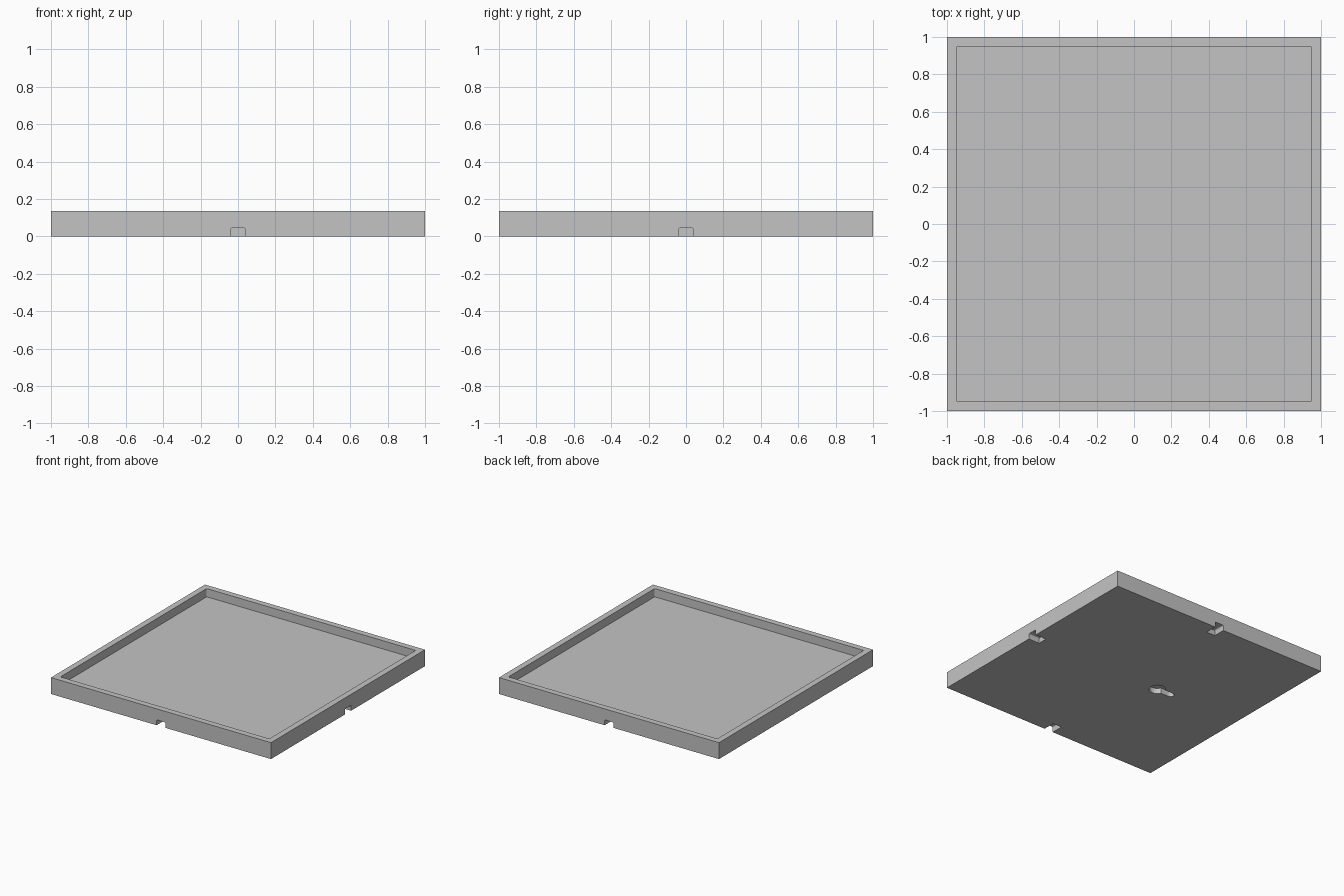
import bpy, bmesh, math
from mathutils import Matrix, Vector

cube = bpy.data.objects.get("Cube")
if cube:
    bpy.data.objects.remove(cube, do_unlink=True)

HALF, HEIGHT, FLOOR = 1.0, 0.135, 0.067
RIM, POCKET = 0.05, 0.045

grey = bpy.data.materials.new("plain grey")
grey.use_nodes = True
colour = (0.55, 0.55, 0.55, 1)
grey.diffuse_color = colour
grey.node_tree.nodes["Principled BSDF"].inputs["Base Color"].default_value = colour


def arc(cx, cy, r, start, end, steps):
    angles = [math.radians(start + (end - start) * i / steps) for i in range(steps + 1)]
    return [(cx + r * math.cos(a), cy + r * math.sin(a)) for a in angles]


def rounded_rect(x, y0, y1, r):
    points = []
    for i, (cx, cy) in enumerate([(x - r, y1 - r), (r - x, y1 - r), (r - x, y0 + r), (x - r, y0 + r)]):
        points += arc(cx, cy, r, 90 * i, 90 * i + 90, 5)
    return points


def prism(name, outline, low, high, matrix=Matrix()):
    """Extrude a flat outline between two heights."""
    bm = bmesh.new()
    face = bm.faces.new([bm.verts.new((x, y, low)) for x, y in outline])
    top = bmesh.ops.extrude_face_region(bm, geom=[face])["geom"]
    moved = [v for v in top if isinstance(v, bmesh.types.BMVert)]
    bmesh.ops.translate(bm, verts=moved, vec=Vector((0, 0, high - low)))
    bm.transform(matrix)
    bmesh.ops.recalc_face_normals(bm, faces=bm.faces)
    mesh = bpy.data.meshes.new(name)
    bm.to_mesh(mesh)
    bm.free()
    mesh.materials.append(grey)
    obj = bpy.data.objects.new(name, mesh)
    bpy.context.collection.objects.link(obj)
    return obj


# Square tray body
square = [(-HALF, -HALF), (HALF, -HALF), (HALF, HALF), (-HALF, HALF)]
tray = prism("tray", square, 0, HEIGHT)

# Shallow recess inside the rim
inner = HALF - RIM
cutters = [prism("recess_cutter", rounded_rect(inner, -inner, inner, 0.012), FLOOR, HEIGHT + 0.1)]

# Cable notch under the middle of each side
notch = rounded_rect(0.04, -0.1, POCKET, 0.01)
for i in range(4):
    turn = Matrix.Rotation(math.radians(90 * i), 4, "Z") @ Matrix.Rotation(math.radians(90), 4, "X")
    cutters.append(prism("notch_cutter", notch, HALF - 0.1, HALF + 0.1, turn))

# Blind keyhole hanger: round entry with a narrow slot
entry, slot, entry_r, slot_r = -0.23, -0.36, 0.063, 0.027
gap = math.degrees(math.asin(slot_r / entry_r))
keyhole = arc(entry, 0, entry_r, gap - 180, 180 - gap, 32) + arc(slot, 0, slot_r, 90, 270, 12)
cutters.append(prism("keyhole_cutter", keyhole, -0.1, POCKET))

for cutter in cutters:
    cutter.hide_render = True
    cut = tray.modifiers.new(cutter.name, "BOOLEAN")
    cut.operation = "DIFFERENCE"
    cut.solver = "EXACT"
    cut.object = cutter

# Bake the cuts and drop the cutters
bpy.context.view_layer.update()
baked = bpy.data.meshes.new_from_object(tray.evaluated_get(bpy.context.evaluated_depsgraph_get()))
tray.modifiers.clear()
tray.data = baked
for cutter in cutters:
    bpy.data.objects.remove(cutter, do_unlink=True)

# Smooth only the small rounded corners
bpy.ops.object.select_all(action="DESELECT")
tray.select_set(True)
bpy.context.view_layer.objects.active = tray
bpy.ops.object.shade_smooth_by_angle(angle=math.radians(30))
